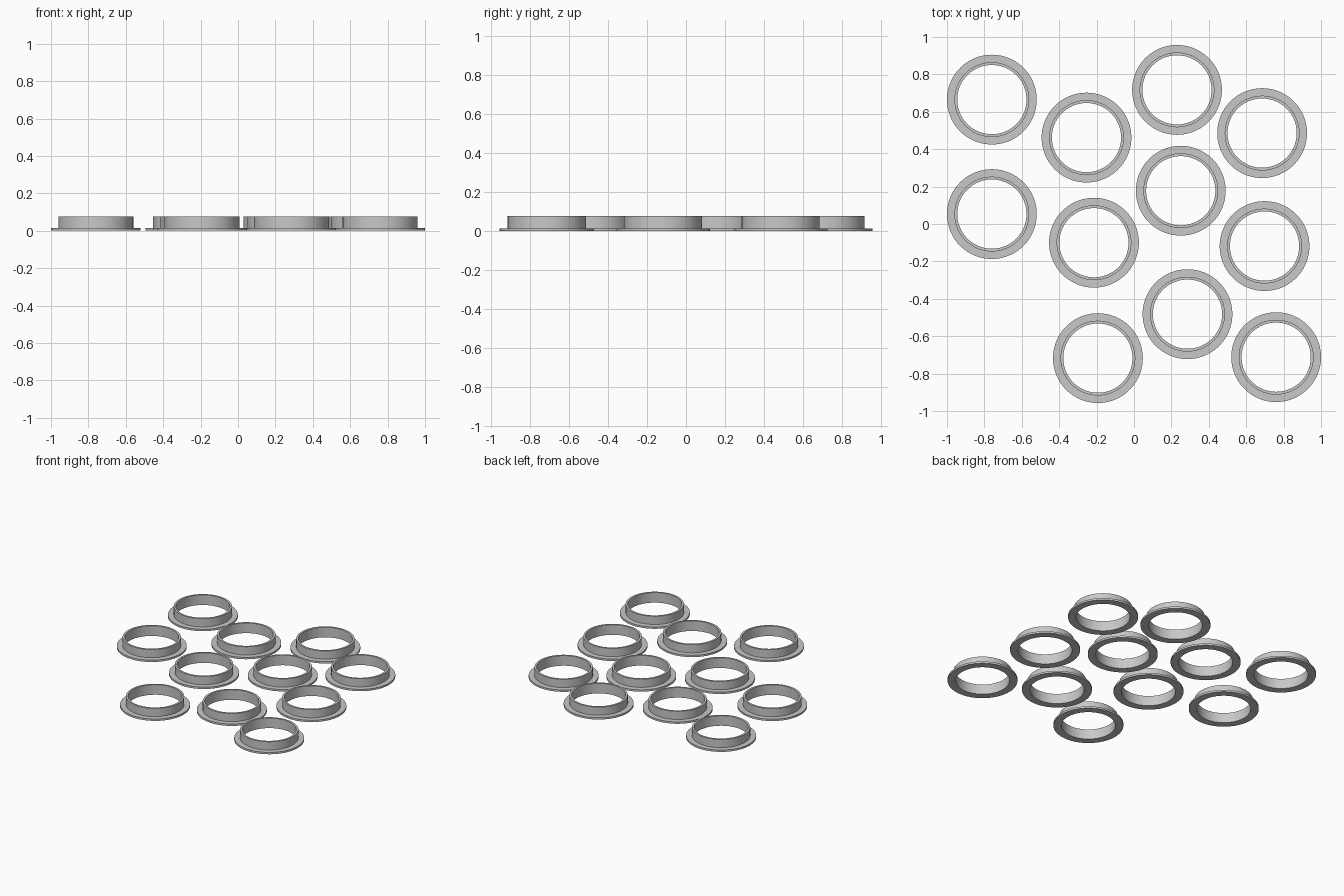
import bpy, bmesh, math

if "Cube" in bpy.data.objects:
    bpy.data.objects.remove(bpy.data.objects["Cube"])

# Dimensions shared by every ring
R_FLANGE, R_WALL, R_BORE = 0.24, 0.20, 0.185
T_FLANGE, HEIGHT = 0.014, 0.076
SEGMENTS = 96

grey = bpy.data.materials.new("light_grey")
grey.diffuse_color = (0.58, 0.58, 0.58, 1)
grey.use_nodes = True
grey.node_tree.nodes["Principled BSDF"].inputs["Base Color"].default_value = grey.diffuse_color

# L-shaped cross-section (radius, z): flange at the base, thin upright wall
PROFILE = [(R_BORE, 0), (R_FLANGE, 0), (R_FLANGE, T_FLANGE),
           (R_WALL, T_FLANGE), (R_WALL, HEIGHT), (R_BORE, HEIGHT)]

# Ring centres
CENTRES = [(-0.76, 0.665), (-0.254, 0.462), (0.23, 0.717), (0.685, 0.486),
           (-0.76, 0.053), (-0.214, -0.10), (0.25, 0.178), (0.698, -0.118),
           (0.286, -0.482), (-0.193, -0.717), (0.76, -0.712)]


def ring_mesh():
    """Revolve the profile into one closed flanged ring."""
    bm = bmesh.new()
    loops = []
    for i in range(SEGMENTS):
        a = 2 * math.pi * i / SEGMENTS
        loops.append([bm.verts.new((r * math.cos(a), r * math.sin(a), z))
                      for r, z in PROFILE])
    n = len(PROFILE)
    for i in range(SEGMENTS):
        p, q = loops[i], loops[(i + 1) % SEGMENTS]
        for j in range(n):
            k = (j + 1) % n
            bm.faces.new((p[j], q[j], q[k], p[k]))
    bmesh.ops.recalc_face_normals(bm, faces=bm.faces)
    mesh = bpy.data.meshes.new("flanged_ring")
    bm.to_mesh(mesh)
    bm.free()
    mesh.materials.append(grey)
    return mesh


# Scatter the rings
mesh = ring_mesh()
for i, (x, y) in enumerate(CENTRES, 1):
    ring = bpy.data.objects.new(f"flanged_ring_{i}", mesh)
    ring.location = (x, y, 0)
    bpy.context.collection.objects.link(ring)
    ring.select_set(True)
    bpy.context.view_layer.objects.active = ring

# Smooth round sides, crisp rims
bpy.ops.object.shade_smooth_by_angle(angle=math.radians(30))
